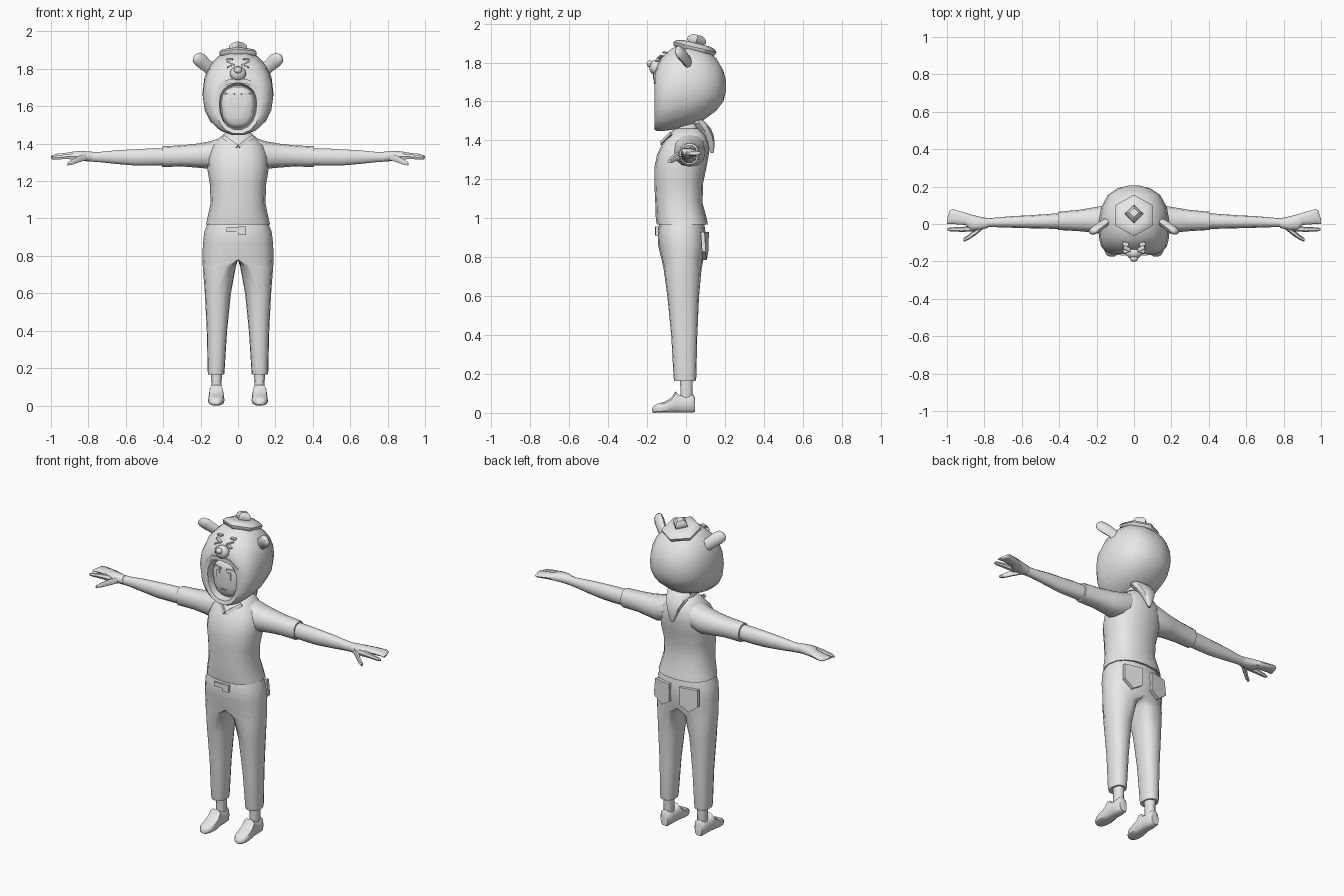
import bpy, bmesh, math
from mathutils import Vector, Matrix

GREY = bpy.data.materials.new("plain_grey")
GREY.diffuse_color = (0.8, 0.8, 0.8, 1)


def finish(name, bm, mirror=False, angle=45):
    bmesh.ops.recalc_face_normals(bm, faces=bm.faces)
    me = bpy.data.meshes.new(name)
    bm.to_mesh(me)
    bm.free()
    ob = bpy.data.objects.new(name, me)
    bpy.context.collection.objects.link(ob)
    me.materials.append(GREY)
    bpy.ops.object.select_all(action='DESELECT')
    ob.select_set(True)
    bpy.context.view_layer.objects.active = ob
    bpy.ops.object.shade_smooth_by_angle(angle=math.radians(angle))
    if mirror:
        mod = ob.modifiers.new("mirror", 'MIRROR')
        mod.merge_threshold = 0.0005
    return ob


def loft(name, axis, rings, n=12, p=0.85, mirror=False, angle=45, open_mid=False):
    """Skin rings (t, a_lo, a_hi, b_lo, b_hi[, a_mid[, b_mid]]) along an axis."""
    bm = bmesh.new()
    loops = []
    for t, a0, a1, b0, b1, *mid in rings:
        am = mid[0] if mid else (a0 + a1) / 2
        bmid = mid[1] if len(mid) > 1 else (b0 + b1) / 2
        loop = []
        for i in range(n):
            c, s = (f(2 * math.pi * i / n) for f in (math.cos, math.sin))
            c, s = (math.copysign(abs(v) ** p, v) if abs(v) > 1e-6 else 0 for v in (c, s))
            a = am + c * (a1 - am if c > 0 else am - a0)
            b = bmid + s * (b1 - bmid if s > 0 else bmid - b0)
            loop.append(bm.verts.new({'x': (t, a, b), 'y': (a, t, b), 'z': (a, b, t)}[axis]))
        loops.append(loop)
    for u, v in zip(loops, loops[1:]):
        for i in range(n):
            j = (i + 1) % n
            bm.faces.new((u[i], u[j], v[j], v[i]))
    bm.faces.new(loops[0])
    bm.faces.new(loops[-1])
    if open_mid:  # drop faces lying on the mirror plane
        flat = [f for f in bm.faces if all(abs(v.co.x) < 1e-4 for v in f.verts)]
        bmesh.ops.delete(bm, geom=flat, context='FACES')
    return finish(name, bm, mirror, angle)


def ball(name, loc, size, u=10, v=7, mirror=False, rot=None):
    bm = bmesh.new()
    bmesh.ops.create_uvsphere(bm, u_segments=u, v_segments=v, radius=1)
    m = Matrix.Translation(loc) @ (rot or Matrix()) @ Matrix.Diagonal((*size, 1))
    bmesh.ops.transform(bm, matrix=m, verts=bm.verts)
    return finish(name, bm, mirror)


def bar(name, p, q, width, depth=0.009, mirror=True):
    """Thin plate from p to q, facing the front."""
    p, q = Vector(p), Vector(q)
    x = (q - p).normalized()
    y = Vector((0, 1, 0))
    y = (y - x * y.dot(x)).normalized()
    rot = Matrix((x, y, x.cross(y))).transposed().to_4x4()
    bm = bmesh.new()
    bmesh.ops.create_cube(bm, size=1)
    m = Matrix.Translation((p + q) / 2) @ rot @ Matrix.Diagonal(((q - p).length, depth, width, 1))
    bmesh.ops.transform(bm, matrix=m, verts=bm.verts)
    return finish(name, bm, mirror)


# shirt body
loft("shirt", 'z', [
    (0.972, -.155, .155, -.13, .095), (0.968, -.172, .172, -.15, .112),
    (0.995, -.165, .165, -.155, .108), (1.08, -.147, .147, -.158, .085),
    (1.18, -.150, .150, -.163, .088), (1.26, -.163, .163, -.163, .105),
    (1.33, -.160, .160, -.148, .118), (1.39, -.140, .140, -.118, .116),
    (1.43, -.100, .100, -.085, .100), (1.46, -.068, .068, -.06, .075)], n=16)

# sleeves, arms and hands
loft("sleeve", 'x', [
    (.09, -.07, .10, 1.28, 1.432), (.15, -.06, .10, 1.265, 1.412), (.22, -.045, .088, 1.272, 1.400),
    (.30, -.038, .075, 1.278, 1.391), (.405, -.032, .065, 1.275, 1.386),
    (.407, -.022, .055, 1.285, 1.376)], mirror=True)
loft("arm", 'x', [
    (.39, -.027, .058, 1.283, 1.377), (.47, -.025, .053, 1.281, 1.376),
    (.55, -.023, .047, 1.281, 1.372), (.65, -.020, .042, 1.290, 1.366),
    (.74, -.017, .034, 1.300, 1.357), (.80, -.017, .030, 1.304, 1.356)], n=10, mirror=True)
loft("palm_and_fingers", 'x', [
    (.78, -.020, .030, 1.303, 1.358), (.83, -.034, .040, 1.306, 1.362),
    (.875, -.036, .052, 1.312, 1.360), (.90, -.005, .060, 1.318, 1.354),
    (.97, .000, .080, 1.322, 1.346), (.985, .000, .072, 1.322, 1.341),
    (1.0, .000, .025, 1.325, 1.335)], n=10, mirror=True)
loft("index_finger", 'x', [
    (.85, -.040, -.008, 1.312, 1.352), (.92, -.042, -.016, 1.316, 1.345),
    (.98, -.040, -.018, 1.314, 1.335), (.998, -.034, -.022, 1.316, 1.328)], n=6, mirror=True)
loft("thumb", 'x', [
    (.81, -.030, .0, 1.310, 1.350), (.85, -.062, -.026, 1.298, 1.338),
    (.885, -.085, -.058, 1.286, 1.318), (.912, -.095, -.075, 1.282, 1.300)], n=6, mirror=True)

# trousers: one half, mirrored across the middle
loft("trousers", 'z', [
    (.985, 0, .158, -.135, .092, 0), (.93, 0, .180, -.146, .100, 0),
    (.86, 0, .188, -.143, .106, 0), (.78, 0, .190, -.124, .088, 0),
    (.74, .012, .188, -.115, .080, .07), (.60, .038, .177, -.096, .067),
    (.40, .058, .167, -.076, .058), (.185, .072, .162, -.064, .053),
    (.165, .074, .160, -.060, .050), (.167, .088, .146, -.045, .038)],
    n=16, mirror=True, open_mid=True)

# back pockets
for side in (-1, 1):
    bm = bmesh.new()
    shape = [(.035, .93, .098), (.145, .93, .075), (.150, .83, .082),
             (.092, .785, .086), (.035, .82, .094)]
    f = bm.faces.new([bm.verts.new((side * x, y, z)) for x, z, y in shape])
    top = bmesh.ops.extrude_face_region(bm, geom=[f])["geom"]
    bmesh.ops.translate(bm, vec=(0, .02, 0), verts=[g for g in top if isinstance(g, bmesh.types.BMVert)])
    finish("back_pocket", bm)

# belt buckle
bar("belt_buckle", (.003, -.15, .935), (.043, -.149, .935), .045, .016, mirror=False)
bar("belt_strap", (-.06, -.146, .94), (.003, -.149, .94), .026, .009, mirror=False)

# ankles and shoes
loft("ankle", 'z', [
    (.06, .088, .142, -.03, .034), (.12, .088, .142, -.03, .034), (.20, .084, .146, -.034, .038)],
    n=10, mirror=True)
loft("shoe", 'y', [
    (.046, .092, .142, .004, .080), (.036, .084, .150, 0, .098), (.0, .080, .152, 0, .088),
    (-.032, .078, .154, 0, .092), (-.055, .076, .156, 0, .112), (-.075, .074, .158, 0, .080),
    (-.11, .072, .161, 0, .058), (-.145, .078, .158, 0, .048), (-.166, .092, .146, 0, .036),
    (-.174, .105, .132, .004, .022)], n=10, p=.7, mirror=True)

# neck, collar and the hood tip hanging at the back
loft("neck", 'z', [(1.40, -.075, .075, -.07, .085), (1.45, -.062, .062, -.06, .07),
                   (1.53, -.055, .055, -.05, .06)])
bar("collar_edge", (.004, -.128, 1.385), (.078, -.076, 1.437), .02)
loft("hood_tail", 'z', [
    (1.335, -.008, .008, .125, .142), (1.37, -.024, .024, .112, .147),
    (1.42, -.045, .045, .085, .146), (1.46, -.068, .068, .05, .130),
    (1.49, -.078, .078, .03, .105), (1.51, -.06, .06, .03, .085)], n=10)

# animal hood: swept from the back of the head into the face opening
hood = [(.205, .03, 1.68, 1.71, 1.65), (.192, .085, 1.68, 1.76, 1.60),
        (.155, .14, 1.68, 1.825, 1.55), (.09, .176, 1.675, 1.875, 1.502),
        (.01, .190, 1.665, 1.897, 1.470), (-.07, .188, 1.655, 1.878, 1.452),
        (-.12, .176, 1.645, 1.835, 1.445), (-.148, .152, 1.63, 1.785, 1.445),
        (-.162, .122, 1.62, 1.745, 1.452), (-.156, .100, 1.615, 1.722, 1.474),
        (-.112, .094, 1.61, 1.712, 1.480)]
loft("animal_hood", 'y', [(y, -w, w, lo, hi, 0, m) for y, w, m, hi, lo in hood], n=18, p=.9)

# face inside the opening
loft("face", 'y', [(y, -w, w, lo, hi, 0, 1.61) for y, w, hi, lo in (
    (-.09, .093, 1.71, 1.482), (-.118, .088, 1.705, 1.486),
    (-.134, .066, 1.69, 1.505), (-.139, .03, 1.65, 1.55))], n=14, p=.8)
bar("face_brow", (.018, -.141, 1.662), (.068, -.132, 1.666), .012)
bar("face_eye", (.038, -.138, 1.602), (.038, -.138, 1.648), .02)
bar("face_mouth", (-.018, -.139, 1.537), (.018, -.139, 1.537), .007, mirror=False)

# muzzle, upper lip and nose
ball("muzzle", (0, -.155, 1.775), (.046, .034, .040))
ball("nose", (0, -.186, 1.793), (.022, .016, .018), 8, 6)
bar("upper_lip", (.0, -.160, 1.738), (.062, -.158, 1.728), .024, .02)
bar("upper_lip_side", (.058, -.158, 1.73), (.106, -.152, 1.69), .02, .02)

# squeezed-shut hood eyes
for z in (1.808, 1.836):
    bar("hood_eye", (.022, -.139, 1.822), (.056, -.135 + (z - 1.822) * .9, z), .007, .02)
bar("hood_brow", (.030, -.112, 1.852), (.060, -.104, 1.850), .008, .02)

# ears: flattened tubes leaning out and forward
bm = bmesh.new()
loops = []
for c, w, d in (((.125, .02, 1.785), .040, .022), ((.165, .0, 1.815), .034, .022),
                ((.200, -.025, 1.845), .038, .023), ((.222, -.042, 1.862), .032, .018),
                ((.230, -.048, 1.868), .014, .009)):
    u, v = Vector((-.6, .1, .8)).normalized(), Vector((.5, .8, .2)).normalized()
    loops.append([bm.verts.new(Vector(c) + u * w * math.cos(k * math.pi / 4)
                               + v * d * math.sin(k * math.pi / 4)) for k in range(8)])
for a, b in zip(loops, loops[1:]):
    for k in range(8):
        bm.faces.new((a[k], a[k - 1], b[k - 1], b[k]))
bm.faces.new(loops[-1])
finish("ear", bm, mirror=True)

# tilted six-sided hat with a four-sided bobble
tilt = Matrix.Translation((0, .045, 1.875)) @ Matrix.Rotation(-.24, 4, 'X')


def hat_part(name, rings, n):
    bm = bmesh.new()
    loops = [[bm.verts.new(tilt @ Vector((r * math.sin(k * math.tau / n), r * math.cos(k * math.tau / n), z)))
              for k in range(n)] for r, z in rings]
    for a, b in zip(loops, loops[1:]):
        for k in range(n):
            bm.faces.new((a[k], a[k - 1], b[k - 1], b[k]))
    bm.faces.new(loops[0])
    bm.faces.new(loops[-1])
    finish(name, bm)


hat_part("hat_brim", [(.085, -.026), (.108, -.014), (.114, .004), (.10, .018), (.07, .026)], 6)
hat_part("hat_bobble", [(.03, .015), (.050, .034), (.047, .052), (.025, .068)], 4)
